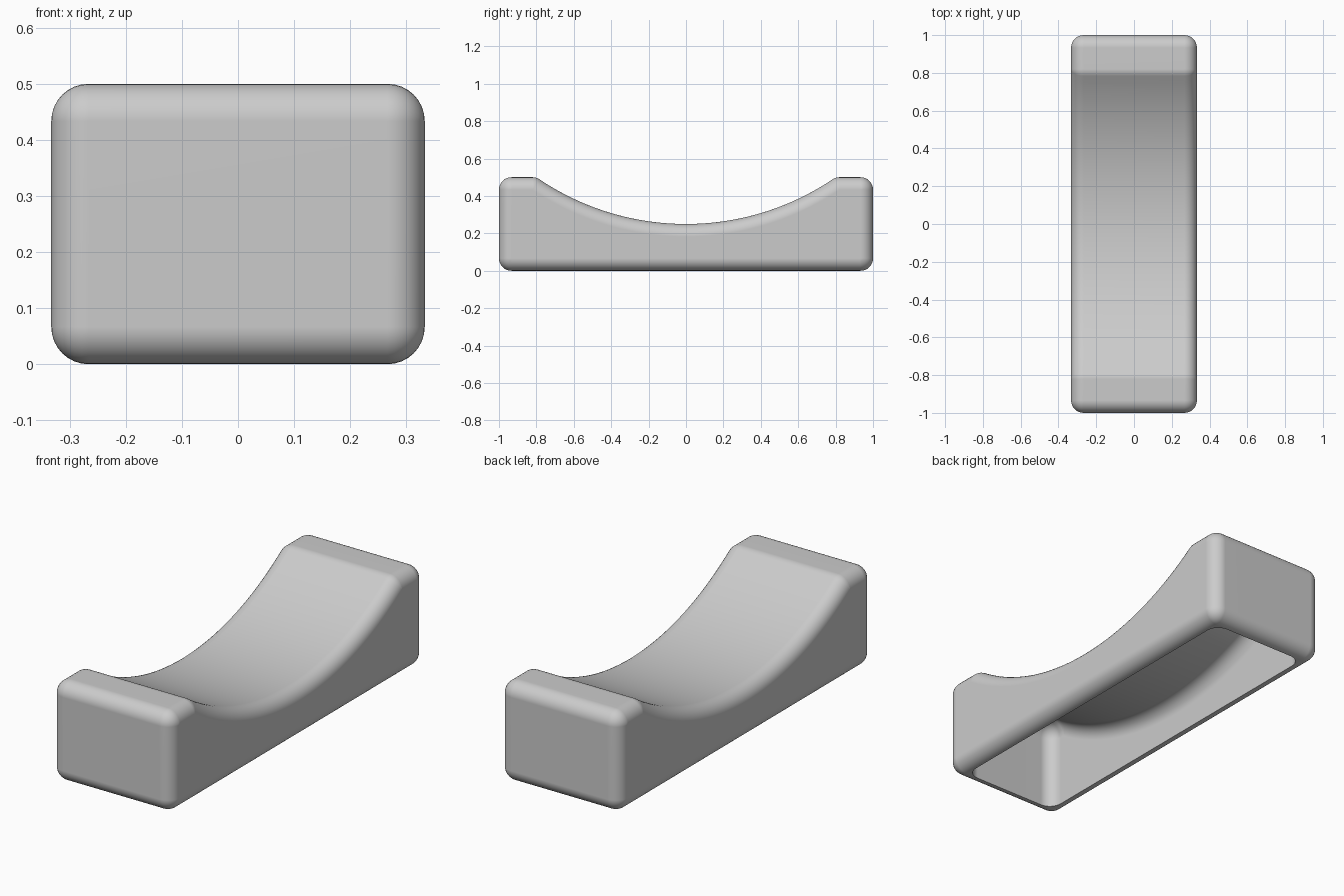
import bpy
import bmesh
from math import sin, cos, pi, asin, sqrt, radians
from mathutils import Vector

cube = bpy.data.objects.get("Cube")
if cube:
    bpy.data.objects.remove(cube, do_unlink=True)

HALF_W, HALF_L, HEIGHT = 0.333, 1.0, 0.5
R = 0.0667            # edge rounding, inside and out
WALL = 0.068          # shell thickness
SCOOP_R, SCOOP_Z = 1.405, 1.655
STEPS = 8

mat = bpy.data.materials.new("plain grey")
mat.use_nodes = True
grey = (0.6, 0.6, 0.6, 1)
mat.diffuse_color = grey
mat.node_tree.nodes["Principled BSDF"].inputs["Base Color"].default_value = grey


def corner(y, z, start, end):
    """Core point paired with a fan of outward directions."""
    fan = [start + (end - start) * i / STEPS for i in range(STEPS + 1)]
    return [(Vector((0, y, z)), Vector((0, cos(a), sin(a)))) for a in fan]


def scooped_block(name, inset, floor):
    """Rounded block with a scooped top, shrunk on all sides by inset."""
    # Side profile as core points and outward directions, counter-clockwise
    low, top, end = floor + R, HEIGHT - inset - R, HALF_L - inset - R
    half_w = HALF_W - inset
    core_r = SCOOP_R + inset + R
    lip = sqrt(core_r ** 2 - (SCOOP_Z - top) ** 2)
    tilt = asin(lip / core_r)
    profile = corner(end, low, -pi / 2, 0) + corner(end, top, 0, pi / 2)
    profile += corner(lip, top, pi / 2, pi / 2 + tilt)
    for i in range(1, 40):
        a = tilt * (1 - i / 20)
        profile.append((Vector((0, core_r * sin(a), SCOOP_Z - core_r * cos(a))),
                        Vector((0, -sin(a), cos(a)))))
    profile += corner(-lip, top, pi / 2 - tilt, pi / 2)
    profile += corner(-end, top, pi / 2, pi) + corner(-end, low, pi, 1.5 * pi)

    # Sweep the profile across the width, swelling it from the flat sides
    bm = bmesh.new()
    rings = []
    for side in (-1, 1):
        for i in range(STEPS + 1):
            a = pi / 2 * (i / STEPS if side > 0 else 1 - i / STEPS)
            x = side * (half_w - R + R * sin(a))
            rings.append([bm.verts.new(p + n * R * cos(a) + Vector((x, 0, 0)))
                          for p, n in profile])
    count = len(profile)
    for r0, r1 in zip(rings, rings[1:]):
        for i in range(count):
            j = (i + 1) % count
            bm.faces.new((r0[i], r0[j], r1[j], r1[i]))
    bm.faces.new(rings[0])
    bm.faces.new(rings[-1])
    bmesh.ops.remove_doubles(bm, verts=bm.verts[:], dist=1e-5)
    bmesh.ops.recalc_face_normals(bm, faces=bm.faces[:])

    mesh = bpy.data.meshes.new(name)
    bm.to_mesh(mesh)
    bm.free()
    mesh.materials.append(mat)
    obj = bpy.data.objects.new(name, mesh)
    bpy.context.collection.objects.link(obj)
    return obj


block = scooped_block("scooped_block", 0, 0)
cavity = scooped_block("cavity_cutter", WALL, -0.2)
cavity.hide_render = True

# Hollow the block from below
bpy.context.view_layer.objects.active = block
block.select_set(True)
cut = block.modifiers.new("Hollow", "BOOLEAN")
cut.operation = "DIFFERENCE"
cut.solver = "EXACT"
cut.object = cavity
bpy.ops.object.modifier_apply(modifier=cut.name)
bpy.data.objects.remove(cavity, do_unlink=True)

# Smooth shading that keeps the broad sides flat
bpy.ops.object.shade_smooth_by_angle(angle=radians(40))
block.modifiers.new("Weighted Normal", "WEIGHTED_NORMAL").keep_sharp = True
